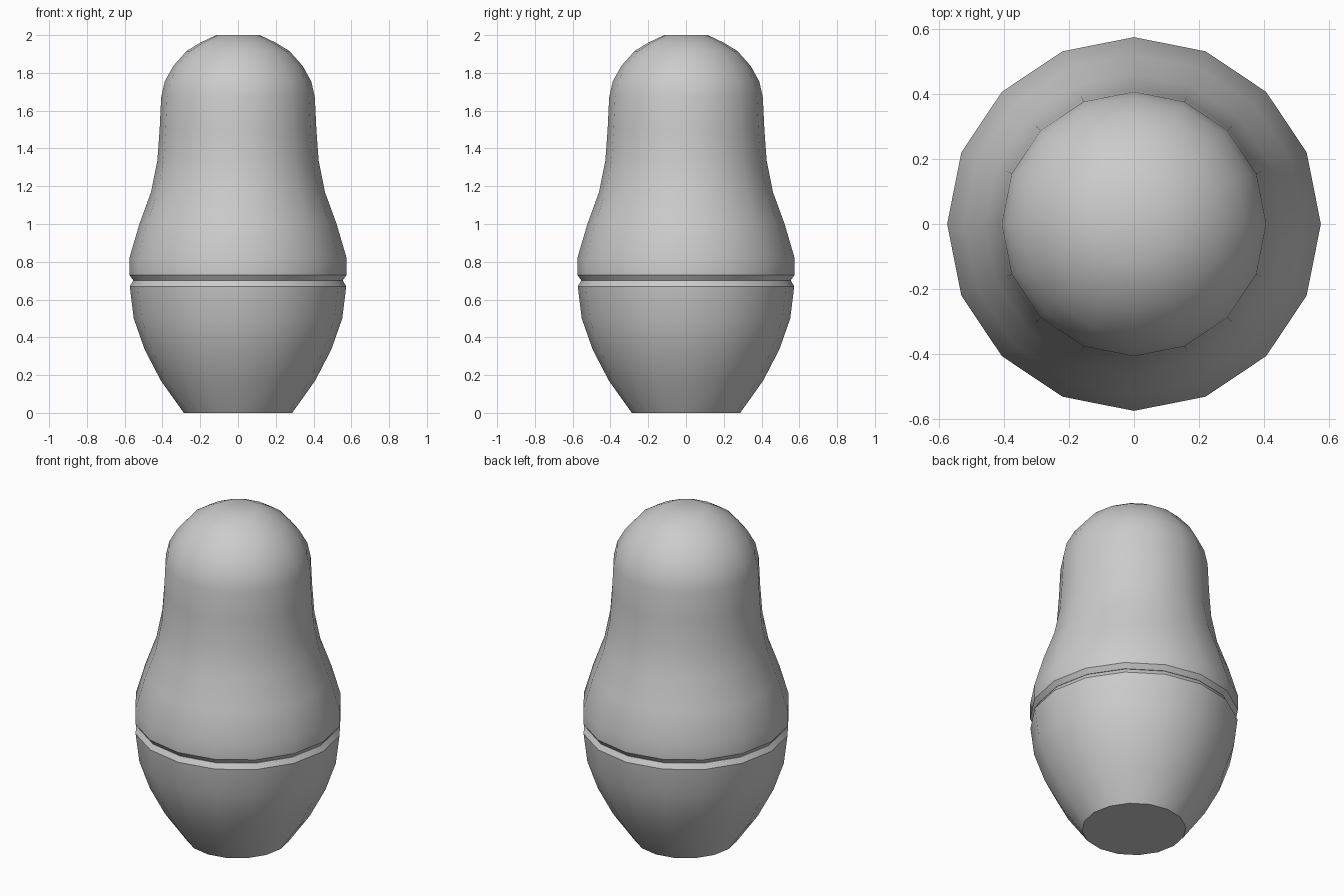
import bpy, bmesh, math

if "Cube" in bpy.data.objects:
    bpy.data.objects.remove(bpy.data.objects["Cube"])

SIDES = 16


def lathe(name, profile):
    """Revolve (radius, z) points around z and cap both ends."""
    bm = bmesh.new()
    rings = []
    for r, z in profile:
        rings.append([bm.verts.new((r * math.cos(i * math.tau / SIDES),
                                    r * math.sin(i * math.tau / SIDES), z))
                      for i in range(SIDES)])
    for a, b in zip(rings, rings[1:]):
        for i in range(SIDES):
            j = (i + 1) % SIDES
            bm.faces.new((a[i], a[j], b[j], b[i]))
    bm.faces.new(rings[0][::-1])
    bm.faces.new(rings[-1])
    mesh = bpy.data.meshes.new(name)
    bm.to_mesh(mesh)
    bm.free()
    ob = bpy.data.objects.new(name, mesh)
    bpy.context.collection.objects.link(ob)
    bpy.ops.object.select_all(action='DESELECT')
    ob.select_set(True)
    bpy.context.view_layer.objects.active = ob
    bpy.ops.object.shade_smooth_by_angle(angle=math.radians(32))
    return ob


# Lower half: tapered cup with a chamfered rim
lathe("lower_half", [(0.287, 0), (0.408, 0.17), (0.494, 0.335),
                     (0.552, 0.50), (0.573, 0.67), (0.555, 0.70)])

# Upper half: chamfered rim, shoulders and domed head
lathe("upper_half", [(0.555, 0.702), (0.575, 0.73), (0.575, 0.82),
                     (0.522, 1.0), (0.460, 1.17), (0.427, 1.335),
                     (0.415, 1.50), (0.407, 1.67), (0.388, 1.755),
                     (0.342, 1.837), (0.273, 1.915), (0.20, 1.96),
                     (0.115, 2.0)])
